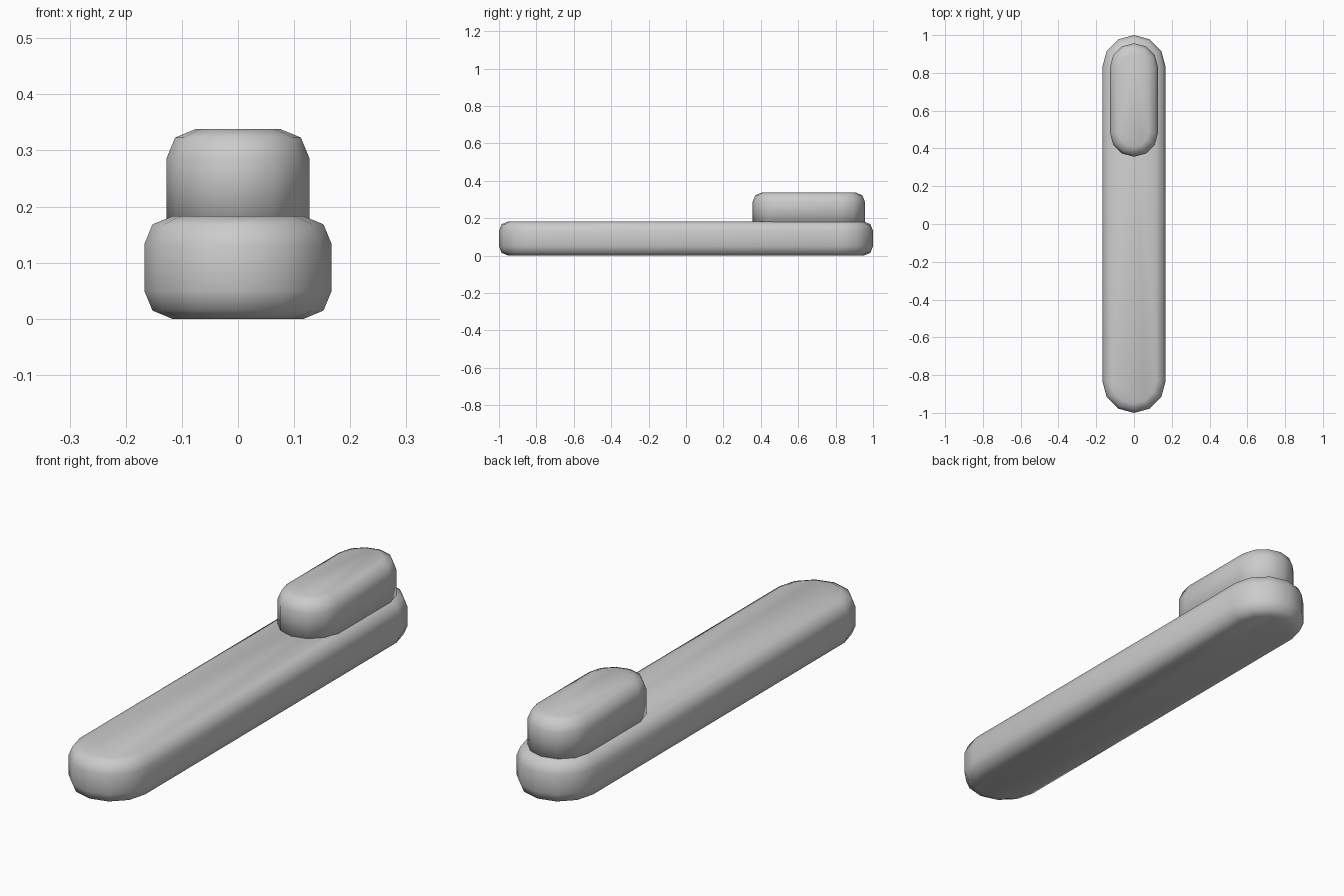
import bpy, bmesh
from math import sin, cos, pi

if "Cube" in bpy.data.objects:
    bpy.data.objects.remove(bpy.data.objects["Cube"])


def stadium(radius, y0, y1, steps=6):
    """Pill outline: half circles around y1 (back) and y0 (front)."""
    pts = []
    for cy, start in ((y1, 0.0), (y0, pi)):
        for i in range(steps + 1):
            a = start + pi * i / steps
            pts.append((radius * cos(a), cy + radius * sin(a)))
    return pts


def rounded_pill(name, y0, y1, profile):
    """Stack pill outlines following (radius, z) profile, capped at both ends."""
    bm = bmesh.new()
    rings = [[bm.verts.new((x, y, z)) for x, y in stadium(r, y0, y1)]
             for r, z in profile]
    n = len(rings[0])
    for low, high in zip(rings, rings[1:]):
        for i in range(n):
            j = (i + 1) % n
            bm.faces.new((low[i], low[j], high[j], high[i]))
    bm.faces.new(rings[0][::-1])
    bm.faces.new(rings[-1])
    for f in bm.faces:
        f.smooth = True
    mesh = bpy.data.meshes.new(name)
    bm.to_mesh(mesh)
    bm.free()
    obj = bpy.data.objects.new(name, mesh)
    bpy.context.collection.objects.link(obj)
    return obj


def edge(radius, z, bevel, up):
    """Two-segment rounded edge, listed from the wall towards the cap."""
    return [(radius - bevel + bevel * cos(a), z + up * bevel * (sin(a) - 1))
            for a in (0, pi / 4, pi / 2)]


# Long bar, rounded on both its lower and upper edges
rounded_pill("bar", -0.833, 0.833,
             edge(0.167, 0.0, 0.05, -1)[::-1] + edge(0.167, 0.183, 0.05, 1))

# Raised pad near the back, sunk slightly into the bar
rounded_pill("raised_pad", 0.483, 0.83,
             [(0.127, 0.15)] + edge(0.127, 0.338, 0.051, 1))
